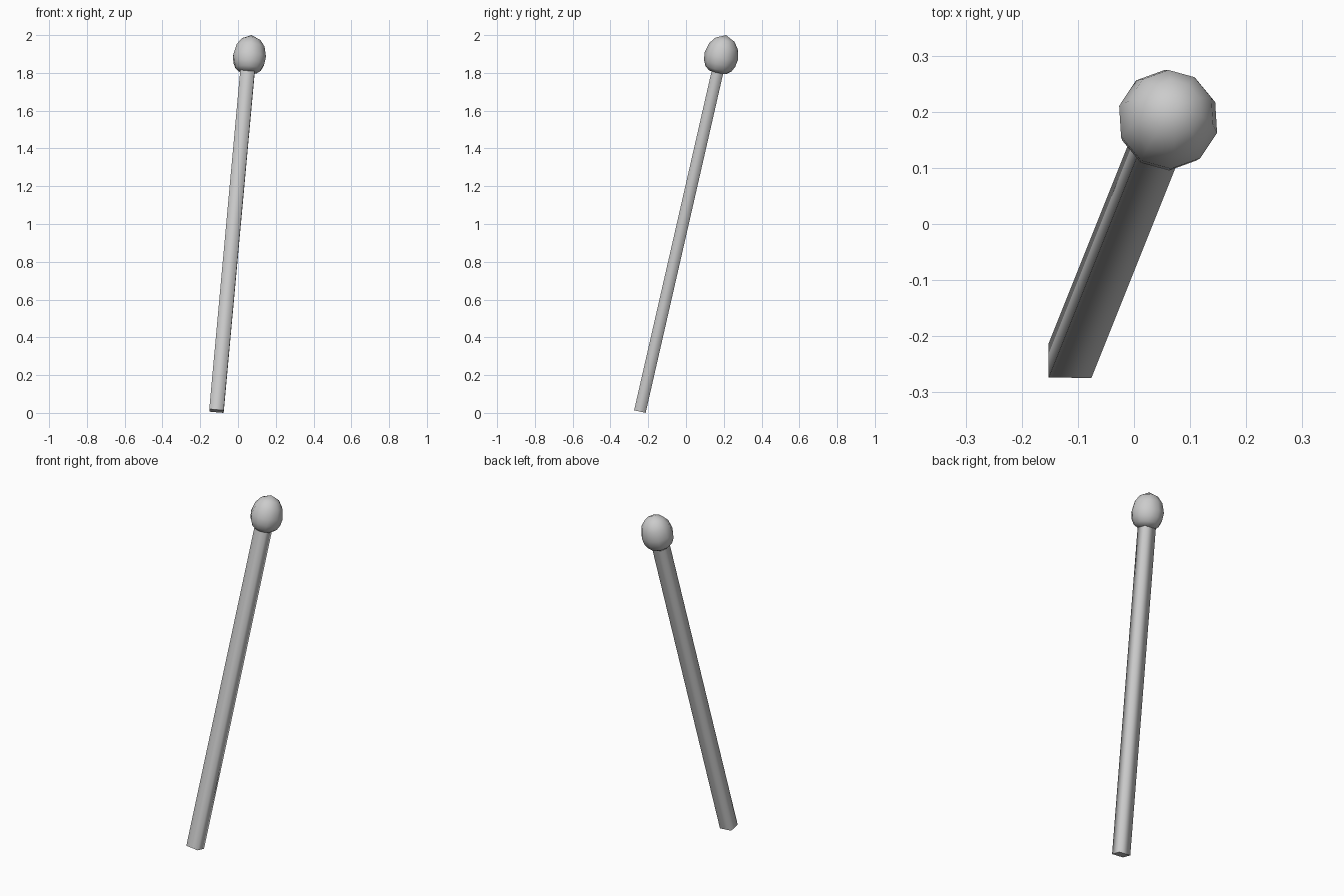
import bpy, bmesh, math
from mathutils import Matrix, Vector

if "Cube" in bpy.data.objects:
    bpy.data.objects.remove(bpy.data.objects["Cube"])

# Leaning axis shared by both parts
w = Vector((0.0914, 0.2285, 1)).normalized()
u = (Vector((1, 0, 0)) - w * w.x).normalized()
v = w.cross(u)
tilt = Matrix((u, v, w)).transposed().to_4x4()


def add_object(name, bm):
    bmesh.ops.recalc_face_normals(bm, faces=bm.faces)
    mesh = bpy.data.meshes.new(name)
    bm.to_mesh(mesh)
    bm.free()
    ob = bpy.data.objects.new(name, mesh)
    bpy.context.collection.objects.link(ob)
    return ob


# Stick: four-sided bar with square-cut ends and softly shaded sides
length = 1.90
base = Vector((-0.114, -0.2435, 0.0102))
bm = bmesh.new()
bmesh.ops.create_cube(bm, size=1)
bmesh.ops.scale(bm, vec=(0.0763, 0.0625, length), verts=bm.verts)
bmesh.ops.translate(bm, vec=(0, 0, length / 2), verts=bm.verts)
for f in bm.faces:
    f.smooth = True
    if abs(f.normal.z) > 0.9:
        f.smooth = False
        for e in f.edges:
            e.smooth = False
bm.transform(Matrix.Translation(base) @ tilt)
add_object("stick", bm)

# Match head: ten-sided pointed bulb (radius, height along the axis)
profile = [(0.048, -0.088), (0.071, -0.070), (0.085, -0.040), (0.0905, -0.002),
           (0.078, 0.052), (0.052, 0.088)]
sides = 10
bm = bmesh.new()
rings = []
for r, h in profile:
    ring = []
    for i in range(sides):
        a = math.radians(-14.6 + 36 * i)
        ring.append(bm.verts.new((r * math.cos(a), r * math.sin(a), h)))
    rings.append(ring)
tip = bm.verts.new((0, 0, 0.113))
bottom = bm.verts.new((0, 0, -0.09))
for i in range(sides):
    j = (i + 1) % sides
    for lo, hi in zip(rings, rings[1:]):
        bm.faces.new((lo[i], lo[j], hi[j], hi[i]))
    bm.faces.new((rings[-1][i], rings[-1][j], tip))
    bm.faces.new((rings[0][j], rings[0][i], bottom))
for f in bm.faces:
    f.smooth = True
bm.transform(Matrix.Translation((0.061, 0.187, 1.89)) @ tilt)
add_object("match_head", bm)
